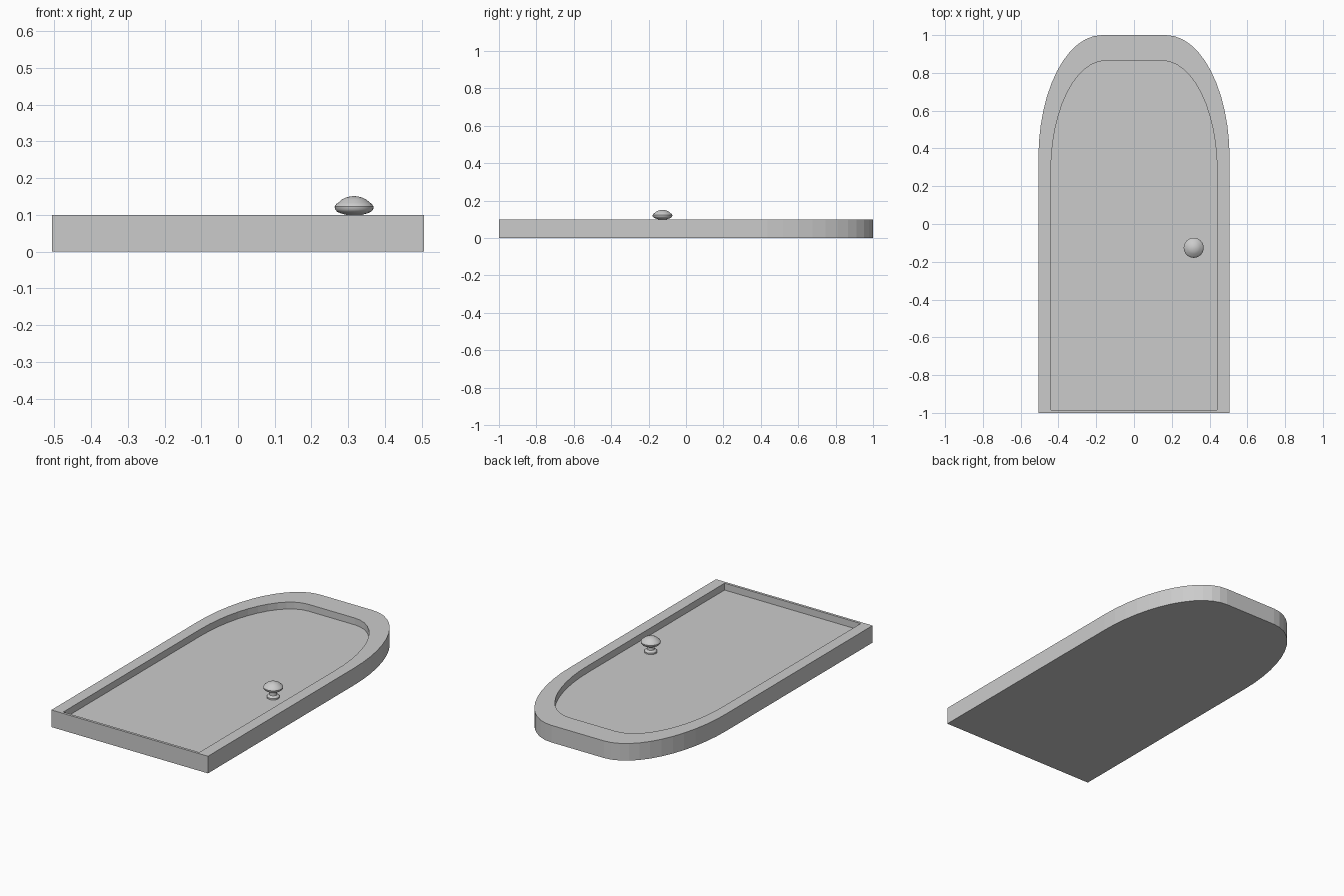
import bpy
import bmesh
from math import cos, sin, pi, radians

cube = bpy.data.objects.get("Cube")
if cube:
    bpy.data.objects.remove(cube, do_unlink=True)

grey = bpy.data.materials.new("plain grey")
grey.use_nodes = True
colour = (0.6, 0.6, 0.6, 1)
grey.diffuse_color = colour
grey.node_tree.nodes["Principled BSDF"].inputs["Base Color"].default_value = colour

HEIGHT, FLOOR = 0.10, 0.06


def arch(half, flat, bottom, spring, top, steps=12):
    """Outline with a straight bottom, elliptical shoulders and a flat crown."""
    right = [(half, bottom)]
    for i in range(steps + 1):
        a = i / steps * pi / 2
        right.append((flat + (half - flat) * cos(a), spring + (top - spring) * sin(a)))
    return right + [(-x, y) for x, y in reversed(right)]


def finish(bm, name):
    bmesh.ops.recalc_face_normals(bm, faces=bm.faces)
    mesh = bpy.data.meshes.new(name)
    bm.to_mesh(mesh)
    bm.free()
    obj = bpy.data.objects.new(name, mesh)
    bpy.context.collection.objects.link(obj)
    mesh.materials.append(grey)
    return obj


# Door slab: rim and recessed panel share matching outlines, joined ring by ring
outer = arch(0.506, 0.17, -1.0, 0.35, 1.0)
inner = arch(0.44, 0.15, -0.985, 0.28, 0.865)
bm = bmesh.new()
rings = [[bm.verts.new((x, y, z)) for x, y in outline]
         for outline, z in ((outer, 0), (outer, HEIGHT), (inner, HEIGHT), (inner, FLOOR))]
count = len(outer)
for low, high in zip(rings, rings[1:]):
    for i in range(count):
        j = (i + 1) % count
        bm.faces.new((low[i], low[j], high[j], high[i]))
bm.faces.new(rings[0])
bm.faces.new(rings[-1])
finish(bm, "door_slab")

# Knob: rosette, neck and domed head turned from one profile
profile = [(0, FLOOR), (0.034, FLOOR), (0.034, 0.068), (0.029, 0.074),
           (0.021, 0.078), (0.019, 0.09), (0.022, 0.1), (0.036, 0.104),
           (0.046, 0.108), (0.052, 0.115), (0.053, 0.122), (0.049, 0.129),
           (0.043, 0.133), (0.034, 0.141), (0.022, 0.147), (0.01, 0.15), (0, 0.151)]
bm = bmesh.new()
points = [bm.verts.new((r, 0, z)) for r, z in profile]
edges = [bm.edges.new(pair) for pair in zip(points, points[1:])]
bmesh.ops.spin(bm, geom=points + edges, cent=(0, 0, 0), axis=(0, 0, 1),
               angle=2 * pi, steps=32)
bmesh.ops.remove_doubles(bm, verts=bm.verts, dist=0.0002)
knob = finish(bm, "door_knob")
knob.location = (0.316, -0.126, 0)
bpy.context.view_layer.objects.active = knob
knob.select_set(True)
bpy.ops.object.shade_smooth_by_angle(angle=radians(35))
